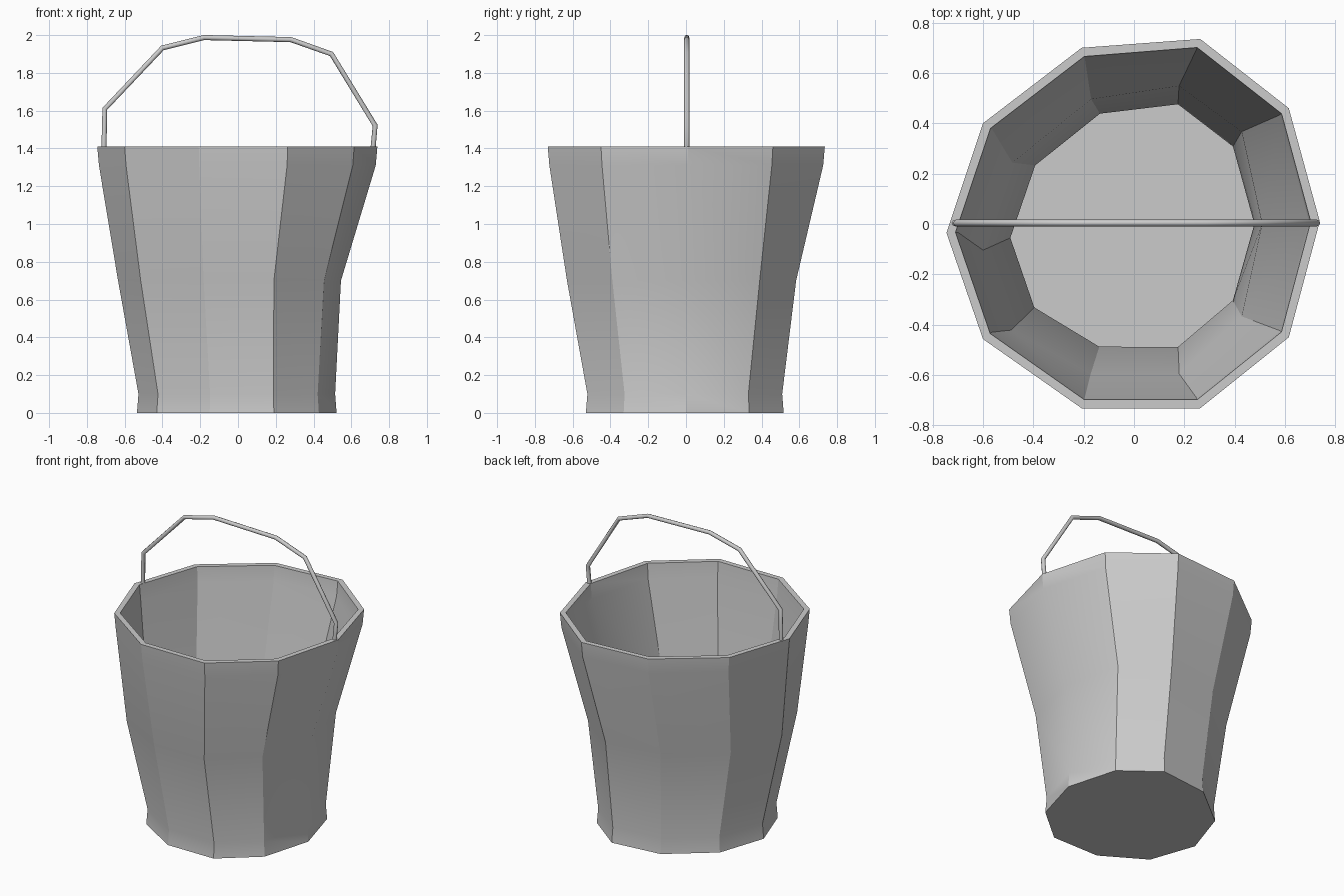
import bpy, bmesh
from mathutils import Vector

if "Cube" in bpy.data.objects:
    bpy.data.objects.remove(bpy.data.objects["Cube"])

WALL = 0.036

# Bucket outline rings (ten corners each), hand-shaped and slightly uneven
BASE = [(-.535, -.06), (-.43, .255), (-.148, .48), (.19, .517), (.428, .335),
        (.522, 0), (.428, -.33), (.19, -.53), (-.15, -.53), (-.43, -.36)]
MID = [(-.635, -.11), (-.515, .26), (-.182, .53), (.19, .583), (.455, .39),
       (.545, 0), (.455, -.39), (.19, -.63), (-.182, -.63), (-.515, -.445)]
RIM = [(-.745, -.035), (-.6, .4), (-.208, .70), (.263, .735), (.615, .46),
       (.738, .01), (.615, -.45), (.263, -.732), (-.208, -.732), (-.6, -.457)]


def scaled(ring, s):
    return [(x * s, y * s) for x, y in ring]


def inset(ring):
    return [tuple(Vector(p) * (1 - WALL / Vector(p).length)) for p in ring]


def finish(name, bm):
    bmesh.ops.recalc_face_normals(bm, faces=bm.faces)
    mesh = bpy.data.meshes.new(name)
    bm.to_mesh(mesh)
    bm.free()
    obj = bpy.data.objects.new(name, mesh)
    bpy.context.collection.objects.link(obj)
    bpy.ops.object.select_all(action='DESELECT')
    obj.select_set(True)
    bpy.context.view_layer.objects.active = obj
    bpy.ops.object.shade_smooth_by_angle(angle=0.5)
    return obj


def loft(name, rings):
    bm = bmesh.new()
    loops = [[bm.verts.new(p) for p in ring] for ring in rings]
    for a, b in zip(loops, loops[1:]):
        n = len(a)
        for i in range(n):
            j = (i + 1) % n
            bm.faces.new((a[i], a[j], b[j], b[i]))
    bm.faces.new(loops[0])
    bm.faces.new(loops[-1])
    return finish(name, bm)


# Bucket shell: up the outside, over the rim, down the inside to the floor
levels = [(BASE, 0), (scaled(BASE, .985), .1), (MID, .7),
          (scaled(RIM, .988), 1.31), (RIM, 1.41)]
outer = [[(x, y, z) for x, y in ring] for ring, z in levels]
inner = [[(x, y, max(z, .035)) for x, y in inset(ring)] for ring, z in reversed(levels)]
loft("bucket", outer + inner)

# Bail handle: bent octagonal wire rising from both sides of the rim
path = [(-.71, 1.39), (-.705, 1.61), (-.4, 1.932), (-.18, 1.987),
        (.28, 1.976), (.495, 1.9), (.726, 1.522), (.714, 1.39)]
curve = bpy.data.curves.new("handle_path", 'CURVE')
curve.dimensions = '3D'
curve.bevel_depth = 0.0135
curve.bevel_resolution = 2
curve.use_fill_caps = True
spline = curve.splines.new('POLY')
spline.points.add(len(path) - 1)
for pt, (x, z) in zip(spline.points, path):
    pt.co = (x, .004, z, 1)
handle = bpy.data.objects.new("handle", curve)
bpy.context.collection.objects.link(handle)
